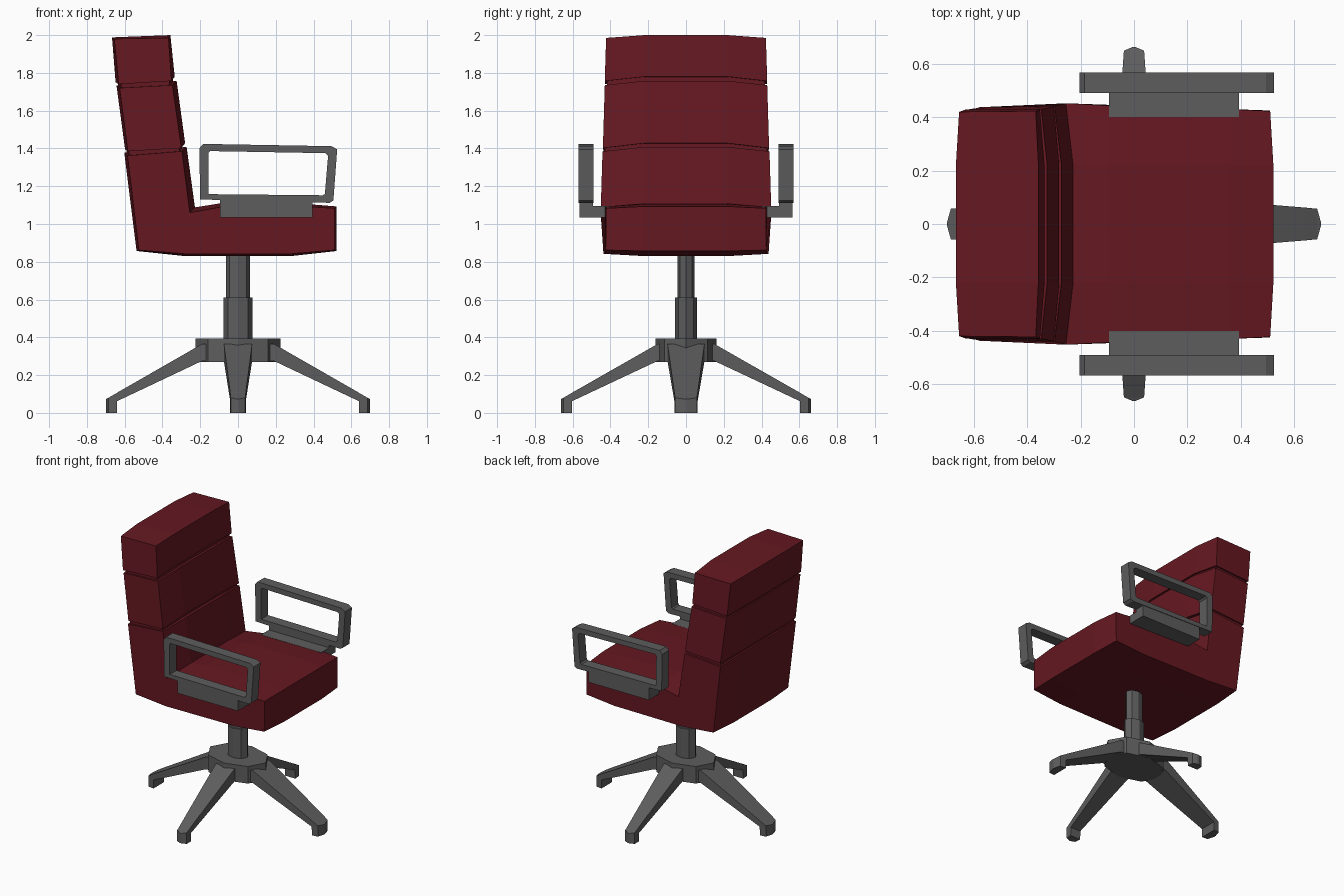
import bpy, bmesh, math


def material(name, color):
    m = bpy.data.materials.new(name)
    m.diffuse_color = color
    return m


RED = material("red_upholstery", (0.13, 0.009, 0.015, 1))
GREY = material("dark_grey_metal", (0.11, 0.11, 0.11, 1))


def loft(name, rings, mat, closed=False):
    """Skin equal-length rings of points; cap the ends or join them into a loop."""
    bm = bmesh.new()
    vs = [[bm.verts.new(p) for p in r] for r in rings]
    n = len(rings[0])
    pairs = list(zip(vs, vs[1:])) + ([(vs[-1], vs[0])] if closed else [])
    for a, b in pairs:
        for i in range(n):
            j = (i + 1) % n
            bm.faces.new((a[i], a[j], b[j], b[i]))
    if not closed:
        bm.faces.new(vs[0])
        bm.faces.new(vs[-1])
    bmesh.ops.recalc_face_normals(bm, faces=bm.faces)
    me = bpy.data.meshes.new(name)
    bm.to_mesh(me)
    bm.free()
    me.materials.append(mat)
    ob = bpy.data.objects.new(name, me)
    bpy.context.collection.objects.link(ob)
    return ob


def cushion(name, pts):
    """pts: side x, side z, half width, middle x, middle z."""
    side = lambda s: [(x, s * w, z) for x, z, w, _, _ in pts]
    mid = lambda s: [(mx, s * 0.22, mz) for _, _, _, mx, mz in pts]
    return loft(name, [side(-1), mid(-1), mid(1), side(1)], RED)


# Seat with lower back in one piece
cushion("seat_and_lower_back", [
    (-0.525, 0.862, 0.432, -0.537, 0.857),
    (-0.28, 0.842, 0.437, -0.28, 0.83),
    (0.28, 0.842, 0.43, 0.28, 0.83),
    (0.51, 0.862, 0.425, 0.522, 0.857),
    (0.51, 1.083, 0.423, 0.522, 1.093),
    (0.36, 1.092, 0.43, 0.36, 1.106),
    (-0.09, 1.09, 0.443, -0.09, 1.11),
    (-0.255, 1.06, 0.452, -0.228, 1.088),
    (-0.297, 1.385, 0.442, -0.272, 1.408),
    (-0.585, 1.362, 0.437, -0.602, 1.378)])

# Upper back pads
cushion("middle_back_pad", [
    (-0.583, 1.385, 0.435, -0.598, 1.395),
    (-0.300, 1.402, 0.44, -0.280, 1.428),
    (-0.347, 1.735, 0.43, -0.325, 1.758),
    (-0.627, 1.72, 0.428, -0.643, 1.732)])
cushion("top_back_pad", [
    (-0.632, 1.74, 0.428, -0.648, 1.75),
    (-0.352, 1.757, 0.43, -0.335, 1.78),
    (-0.368, 1.985, 0.423, -0.358, 2.0),
    (-0.655, 1.98, 0.42, -0.667, 1.988)])

# Recessed seams between the pads
cushion("lower_seam", [
    (-0.572, 1.34, 0.425, -0.588, 1.35), (-0.308, 1.36, 0.43, -0.292, 1.38),
    (-0.314, 1.43, 0.43, -0.298, 1.45), (-0.58, 1.41, 0.425, -0.594, 1.42)])
cushion("upper_seam", [
    (-0.615, 1.70, 0.415, -0.632, 1.71), (-0.36, 1.72, 0.418, -0.343, 1.74),
    (-0.366, 1.78, 0.418, -0.348, 1.80), (-0.622, 1.76, 0.415, -0.637, 1.77)])

# Armrest loops and their mounting brackets
outer = [(-0.2, 1.13), (-0.205, 1.4), (-0.185, 1.424), (0.495, 1.412),
         (0.525, 1.395), (0.505, 1.125), (0.485, 1.112)]
inner = [(-0.155, 1.158), (-0.157, 1.375), (-0.147, 1.386), (0.463, 1.375),
         (0.477, 1.362), (0.46, 1.16), (0.45, 1.152)]
for s, label in ((1, "left"), (-1, "right")):
    ring = [[(o[0], s * 0.49, o[1]), (o[0], s * 0.568, o[1]),
             (i[0], s * 0.568, i[1]), (i[0], s * 0.49, i[1])]
            for o, i in zip(outer, inner)]
    loft(label + "_armrest", ring, GREY, closed=True)
    bracket = [(0.40, 1.035), (0.564, 1.035), (0.564, 1.15), (0.492, 1.15),
               (0.492, 1.095), (0.40, 1.095)]
    loft(label + "_armrest_bracket",
         [[(x, s * y, z) for y, z in bracket] for x in (-0.094, 0.394)], GREY)


# Eight-sided column and hub
def octagon(name, rx, ry, z0, z1):
    angles = [math.radians(45 * k) for k in range(8)]
    loft(name, [[(rx * math.cos(a), ry * math.sin(a), z) for a in angles]
                for z in (z0, z1)], GREY)


octagon("upper_column", 0.064, 0.046, 0.58, 0.86)
octagon("lower_column", 0.076, 0.057, 0.37, 0.61)
octagon("base_hub", 0.226, 0.162, 0.27, 0.395)


# Four sloping legs, each ending in a small down-turned foot
def leg(name, angle, hub_r, reach, root_w, tip_w):
    stations = [(hub_r - 0.08, 0.365, 0.275, root_w), (hub_r, 0.365, 0.275, root_w),
                (reach - 0.06, 0.107, 0.062, tip_w * 1.08),
                (reach - 0.059, 0.106, 0.0, tip_w * 1.08),
                (reach - 0.014, 0.08, 0.0, tip_w), (reach, 0.073, 0.0, tip_w * 0.12)]
    c, s = math.cos(angle), math.sin(angle)
    place = lambda r, w, z: (c * r - s * w, s * r + c * w, z)
    loft(name, [[place(r, -w, zb), place(r, w, zb), place(r, w, zt), place(r, -w, zt)]
                for r, zt, zb, w in stations], GREY)


for k, label in enumerate(("front", "left", "back", "right")):
    dims = (0.19, 0.70, 0.098, 0.057) if k % 2 == 0 else (0.15, 0.663, 0.075, 0.038)
    leg(label + "_leg", k * math.pi / 2, *dims)
